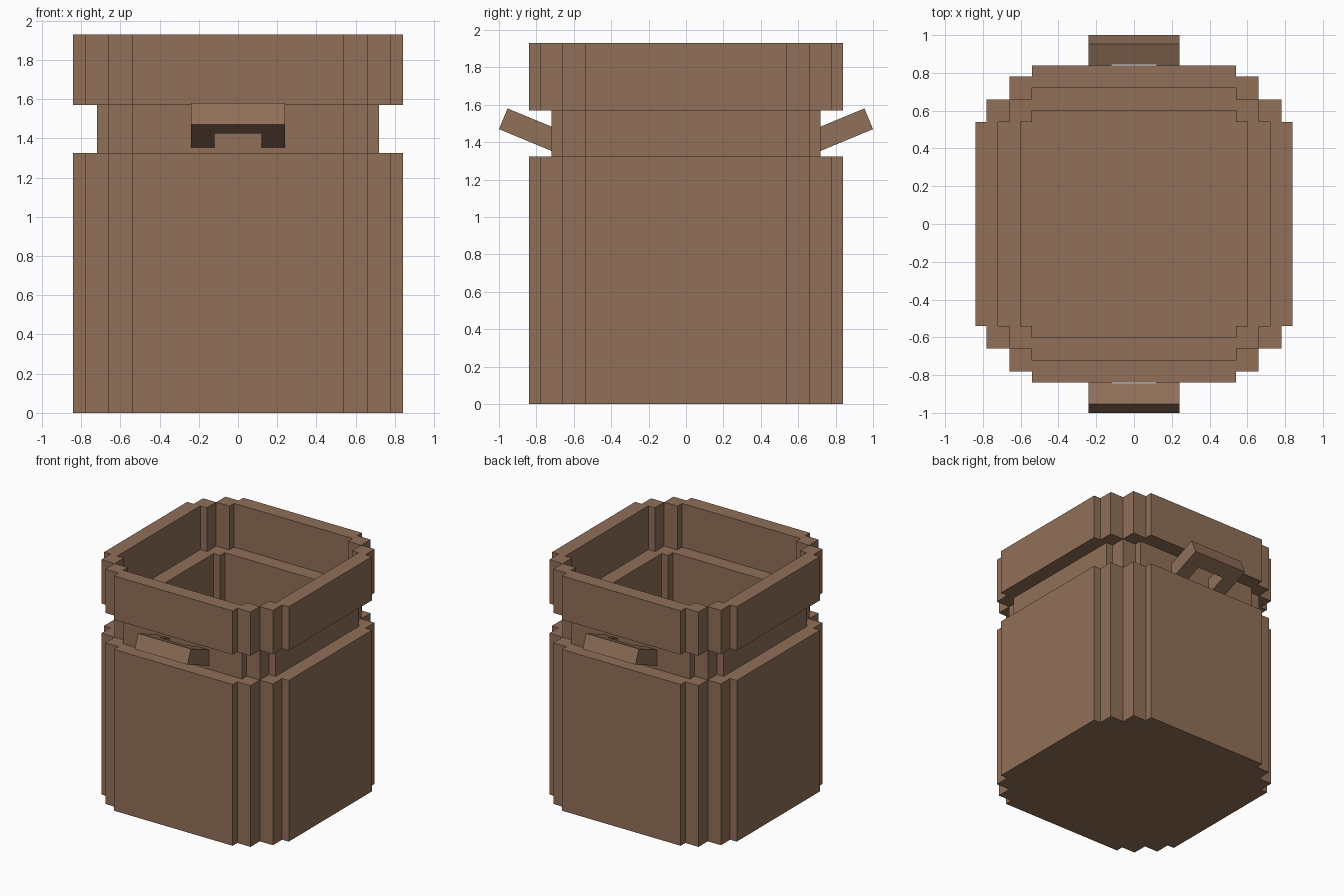
import bpy
import bmesh
import math
from mathutils import Matrix

cube = bpy.data.objects.get("Cube")
if cube:
    bpy.data.objects.remove(cube, do_unlink=True)

# Single clay colour
clay = bpy.data.materials.new("brown_clay")
clay.use_nodes = True
colour = (0.28, 0.16, 0.098, 1.0)
clay.diffuse_color = colour
shader = clay.node_tree.nodes["Principled BSDF"]
shader.inputs["Base Color"].default_value = colour
shader.inputs["Roughness"].default_value = 0.9

U = 0.06          # one block unit
EDGE = 9 * U      # where every wall starts stepping in at the corners


def prism(bm, outline, z0, z1, matrix=Matrix()):
    """Extrude a flat outline from z0 to z1 and place it with a matrix."""
    low = [bm.verts.new(matrix @ Matrix.Translation((x, y, z0)).translation) for x, y in outline]
    high = [bm.verts.new(matrix @ Matrix.Translation((x, y, z1)).translation) for x, y in outline]
    bm.faces.new(low[::-1])
    bm.faces.new(high)
    for i in range(len(low)):
        j = (i + 1) % len(low)
        bm.faces.new((low[i], low[j], high[j], high[i]))


def rect(x0, x1, y0, y1):
    return [(x0, y0), (x1, y0), (x1, y1), (x0, y1)]


def finish(bm, name):
    bmesh.ops.recalc_face_normals(bm, faces=bm.faces)
    mesh = bpy.data.meshes.new(name)
    bm.to_mesh(mesh)
    bm.free()
    mesh.materials.append(clay)
    obj = bpy.data.objects.new(name, mesh)
    bpy.context.collection.objects.link(obj)
    return obj


def block_ring(name, outer, corners, z0, z1):
    """Four flat walls plus stepped corner posts."""
    bm = bmesh.new()
    for quarter in range(4):
        turn = Matrix.Rotation(quarter * math.pi / 2, 4, 'Z')
        prism(bm, rect(outer - 2 * U, outer, -EDGE, EDGE), z0, z1, turn)
        for x, y in corners:
            prism(bm, rect(x, x + 2 * U, y, y + 2 * U), z0, z1, turn)
    return finish(bm, name)


outer_steps = [(11 * U, EDGE), (EDGE, 11 * U)]

# Body shell, neck lining and raised rim
block_ring("body_shell", 14 * U, outer_steps, 0, 1.325)
block_ring("neck_lining", 12 * U, [(EDGE, EDGE)], 0, 1.57)
block_ring("rim", 14 * U, outer_steps, 1.57, 1.93)

# Floor plate filling the stepped interior
bm = bmesh.new()
step = [(10 * U, EDGE), (EDGE, EDGE), (EDGE, 10 * U)]
floor_outline = []
for quarter in range(4):
    c, s = round(math.cos(quarter * math.pi / 2)), round(math.sin(quarter * math.pi / 2))
    floor_outline += [(c * x - s * y, s * x + c * y) for x, y in step]
prism(bm, floor_outline, 0, 2 * U)
finish(bm, "floor")

# Upturned handles on the front and back
half = [(4 * U, 0), (4 * U, -6 * U), (2 * U, -6 * U), (2 * U, -2 * U)]
handle_outline = half + [(-x, y) for x, y in reversed(half)]
tilt = Matrix.Translation((0, 1, 1.47)) @ Matrix.Rotation(math.radians(22.5), 4, 'X')
for name, angle in (("front_handle", math.pi), ("back_handle", 0)):
    bm = bmesh.new()
    prism(bm, handle_outline, 0, 2 * U, Matrix.Rotation(angle, 4, 'Z') @ tilt)
    finish(bm, name)
